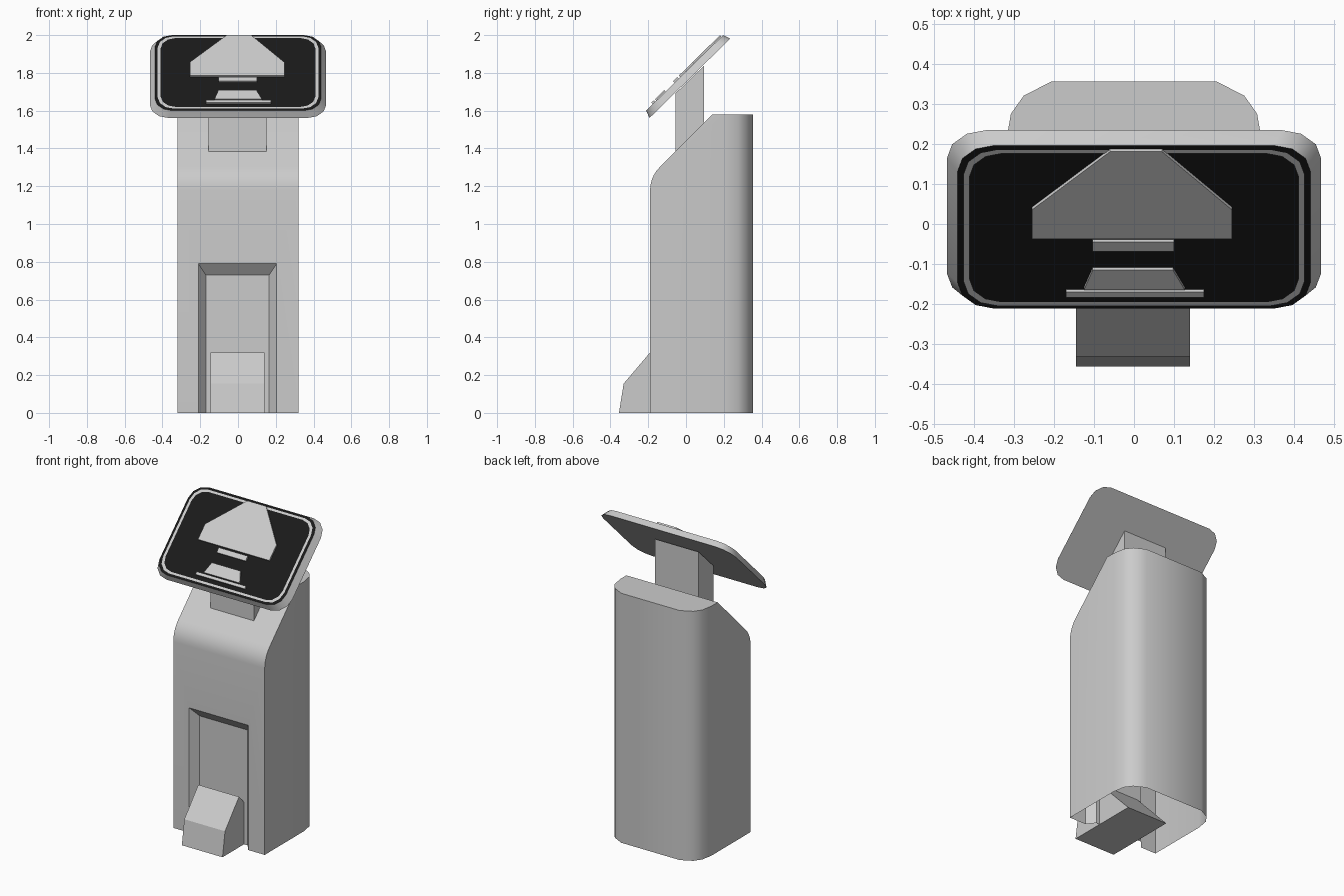
import bpy, bmesh
from math import sin, cos, radians
from mathutils import Matrix

if "Cube" in bpy.data.objects:
    bpy.data.objects.remove(bpy.data.objects["Cube"])


def material(name, value):
    m = bpy.data.materials.new(name)
    m.diffuse_color = (value, value, value, 1)
    m.use_nodes = True
    m.node_tree.nodes["Principled BSDF"].inputs["Base Color"].default_value = m.diffuse_color
    return m


def finish(name, bm, smooth=False):
    bmesh.ops.recalc_face_normals(bm, faces=bm.faces)
    mesh = bpy.data.meshes.new(name)
    bm.to_mesh(mesh)
    bm.free()
    ob = bpy.data.objects.new(name, mesh)
    bpy.context.collection.objects.link(ob)
    if smooth:
        smooth_object(ob)
    return ob


def activate(ob):
    bpy.ops.object.select_all(action='DESELECT')
    ob.select_set(True)
    bpy.context.view_layer.objects.active = ob


def smooth_object(ob):
    activate(ob)
    bpy.ops.object.shade_smooth_by_angle(angle=radians(35))


def loft(loop_a, loop_b, caps=True):
    """Join two matching loops of points with a band of quads."""
    bm = bmesh.new()
    a = [bm.verts.new(p) for p in loop_a]
    b = [bm.verts.new(p) for p in loop_b]
    n = len(a)
    for i in range(n):
        j = (i + 1) % n
        bm.faces.new((a[i], a[j], b[j], b[i]))
    if caps:
        bm.faces.new(a)
        bm.faces.new(b)
    return bm


def side_prism(name, profile, x0, x1):
    """Extrude a (y, z) profile along x."""
    return finish(name, loft([(x0, y, z) for y, z in profile],
                             [(x1, y, z) for y, z in profile]))


def rounded(w, h, r, z, n=3):
    """Rounded rectangle with half sizes w, h."""
    pts = []
    for q, (sx, sy) in enumerate(((1, 1), (-1, 1), (-1, -1), (1, -1))):
        for i in range(n + 1):
            a = radians(90 * q + 90 * i / n)
            pts.append((sx * (w - r) + r * cos(a), sy * (h - r) + r * sin(a), z))
    return pts


# Body: plan extruded upwards, front shaved to a rounded slope
half = [(0.32, -0.19), (0.32, 0.20), (0.307, 0.275), (0.275, 0.32), (0.205, 0.356)]
plan = half + [(-x, y) for x, y in reversed(half)]
bm = loft([(x, y, 0) for x, y in plan], [(x, y, 1.58) for x, y in plan])
arc = [(-0.021 - 0.169 * cos(radians(9 * i)), 1.18 + 0.169 * sin(radians(9 * i)))
       for i in range(6)]
profile = arc + [(0.14, 1.58)]
for (y0, z0), (y1, z1) in reversed(list(zip(profile, profile[1:]))):
    cut = bmesh.ops.bisect_plane(bm, geom=bm.verts[:] + bm.edges[:] + bm.faces[:],
                                 dist=1e-5, plane_co=(0, y0, z0),
                                 plane_no=(0, y0 - y1 and -(z1 - z0), y1 - y0),
                                 clear_outer=True)
    rim = [e for e in bm.edges if e.is_boundary]
    if rim:
        bmesh.ops.holes_fill(bm, edges=rim, sides=0)
body = finish("body", bm)

# Tapered recess in the body front
def recess_loop(y, x0, x1, top):
    return [(x0, y, -0.1), (x1, y, -0.1), (x1, y, top), (x0, y, top)]

cutter = finish("recess_cutter", loft(recess_loop(-0.215, -0.23, 0.225, 0.82),
                                      recess_loop(-0.14, -0.17, 0.165, 0.73)))
cutter.hide_render = True
mod = body.modifiers.new("recess", 'BOOLEAN')
mod.operation = 'DIFFERENCE'
mod.solver = 'EXACT'
mod.object = cutter
activate(body)
bpy.ops.object.modifier_apply(modifier=mod.name)
bpy.data.objects.remove(cutter)

# Open underside
bm = bmesh.new()
bm.from_mesh(body.data)
bmesh.ops.delete(bm, geom=[f for f in bm.faces if all(v.co.z < 1e-3 for v in f.verts)],
                 context='FACES')
bm.to_mesh(body.data)
bm.free()
smooth_object(body)

# Foot wedge and neck
side_prism("foot_wedge", [(-0.355, 0), (-0.33, 0.155), (-0.19, 0.32), (0.115, 0)],
           -0.145, 0.14)
side_prism("neck", [(-0.055, 1.38), (0.095, 1.53), (0.095, 1.838), (-0.055, 1.692)],
           -0.155, 0.15)

# Tilted screen: local z is the screen normal
tilt = Matrix.Translation((0, -0.0075, 1.80)) @ Matrix.Rotation(radians(44.5), 4, 'X')
grey = material("grey", 0.6)
black = material("screen_black", 0.01)

screen = finish("screen", loft(rounded(0.467, 0.30, 0.10, -0.04),
                               rounded(0.44, 0.285, 0.09, 0)), smooth=True)
screen.data.materials.append(grey)
screen.data.materials.append(black)
for f in screen.data.polygons:
    if f.center.z > -0.001:
        f.material_index = 1
screen.matrix_world = tilt

# Thin border line on the display
bm = loft(rounded(0.425, 0.273, 0.085, 0.003), rounded(0.41, 0.26, 0.08, 0.003), caps=False)
for f in bm.faces:
    f.normal_update()
border = finish("screen_border", bm)
if border.data.polygons[0].normal.z < 0:
    border.data.flip_normals()
border.matrix_world = tilt

# Raised plain panels on the display
panels = {
    "upper_panel": [(-0.06, 0.274), (0.07, 0.274), (0.245, 0.07), (0.245, -0.031),
                    (-0.255, -0.031), (-0.255, 0.07)],
    "middle_bar": [(-0.103, -0.042), (0.10, -0.042), (0.10, -0.074), (-0.103, -0.074)],
    "lower_panel": [(-0.103, -0.14), (0.097, -0.14), (0.127, -0.21), (-0.125, -0.21)],
    "bottom_bar": [(-0.17, -0.217), (0.175, -0.217), (0.175, -0.235), (-0.17, -0.235)],
}
for name, pts in panels.items():
    ob = finish(name, loft([(x, v, 0.001) for x, v in pts],
                           [(x, v, 0.011) for x, v in pts]))
    ob.matrix_world = tilt
for ob in bpy.data.objects:
    if not ob.data.materials:
        ob.data.materials.append(grey)
